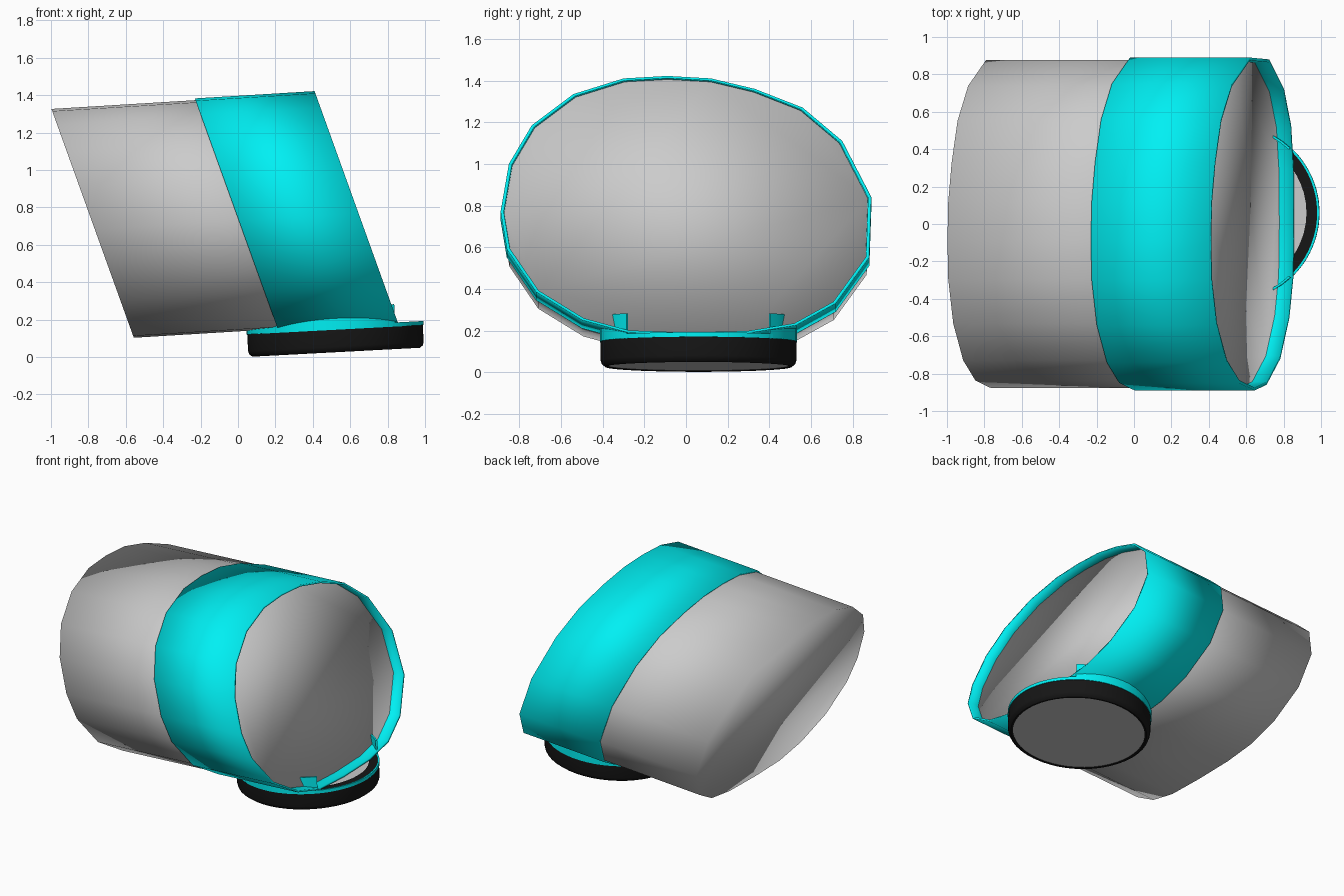
import bpy, bmesh, math

if "Cube" in bpy.data.objects:
    bpy.data.objects.remove(bpy.data.objects["Cube"])

# Section of the slanted shell at its right end (y, z)
SECTION = [(-0.09, 1.422), (0.12, 1.41), (0.33, 1.36), (0.56, 1.27), (0.75, 1.11),
           (0.89, 0.84), (0.88, 0.55), (0.72, 0.33), (0.53, 0.225), (0.3, 0.187),
           (0.0, 0.18), (-0.28, 0.19), (-0.5, 0.25), (-0.72, 0.385), (-0.86, 0.59),
           (-0.89, 0.77), (-0.85, 1.0), (-0.74, 1.185), (-0.54, 1.335), (-0.3, 1.41)]
MID_Z = 0.8


def material(name, color):
    m = bpy.data.materials.new(name)
    m.diffuse_color = color
    m.use_nodes = True
    m.node_tree.nodes["Principled BSDF"].inputs["Base Color"].default_value = m.diffuse_color
    return m


CYAN = material("cyan", (0.0, 0.87, 0.9, 1))
BLACK = material("black", (0.008, 0.008, 0.008, 1))


def make(name, verts, faces, mat=None, smooth_all=False):
    me = bpy.data.meshes.new(name)
    me.from_pydata(verts, [], faces)
    bm = bmesh.new()
    bm.from_mesh(me)
    bmesh.ops.recalc_face_normals(bm, faces=bm.faces)
    bm.to_mesh(me)
    bm.free()
    ob = bpy.data.objects.new(name, me)
    bpy.context.collection.objects.link(ob)
    if mat:
        me.materials.append(mat)
    bpy.context.view_layer.objects.active = ob
    for o in bpy.context.selected_objects:
        o.select_set(False)
    ob.select_set(True)
    if smooth_all:
        bpy.ops.object.shade_smooth()
    else:
        bpy.ops.object.shade_smooth_by_angle(angle=math.radians(40))
    return ob


def loop(dx, scale):
    """Slanted section moved along the shell axis by dx."""
    out = []
    for y, z in SECTION:
        z = MID_Z + (z - MID_Z) * scale
        out.append((0.41 + (1.42 - z) * 0.36 + dx, y * scale, z + dx * 0.061))
    return out


def bridge(a, b, n, closed=True):
    """Quads between rings a and b of n vertices."""
    return [(a * n + i, a * n + (i + 1) % n, b * n + (i + 1) % n, b * n + i)
            for i in range(n if closed else n - 1)]


n = len(SECTION)

# Grey slanted body with flat ends
verts = loop(-1.41, 0.985) + loop(-0.075, 0.985)
make("body", verts, bridge(0, 1, n) + [tuple(range(n)), tuple(range(n, 2 * n))],
     smooth_all=True)

# Cyan sleeve around the right half
rings = [(-0.64, 0.98), (-0.64, 1.0), (0.0, 1.0), (0.0, 0.982), (-0.08, 0.98)]
verts = [v for dx, s in rings for v in loop(dx, s)]
faces = [f for k in range(len(rings)) for f in bridge(k, (k + 1) % len(rings), n)]
make("sleeve", verts, faces, CYAN, smooth_all=True)

SEG = 48


def lathe(name, profile, mat=None, closed=True):
    """Spin (radius, z) points about z, then set on the tilted base."""
    vs = [(r * math.cos(2 * math.pi * i / SEG), r * math.sin(2 * math.pi * i / SEG), z)
          for r, z in profile for i in range(SEG)]
    k = len(profile)
    fs = [f for j in range(k if closed else k - 1) for f in bridge(j, (j + 1) % k, SEG)]
    if not closed:
        fs += [tuple(range(SEG)), tuple(range((k - 1) * SEG, k * SEG))]
    return place(make(name, vs, fs, mat))


def place(ob):
    ob.location = (0.525, 0.06, 0.026)
    ob.rotation_euler = (0, -0.053, 0)
    return ob


# Black foot ring and its grey filling
lathe("foot_ring", [(0.435, 0.002), (0.448, 0.0), (0.464, 0.012), (0.47, 0.03),
                    (0.47, 0.137), (0.405, 0.137), (0.405, 0.1), (0.435, 0.05)], BLACK)
lathe("foot_plate", [(0.437, 0.006), (0.437, 0.06), (0.407, 0.09), (0.407, 0.132)],
      closed=False)

# Cyan collar: low lip at the open right side, tall where it meets the shell
angles = [math.radians(-180 + 7.5 * i) for i in range(49)]


def collar(name, start, end, top):
    count = 40
    vs = []
    for r, z in [(0.462, 0.12), (0.474, 0.12), (0.474, top), (0.462, top)]:
        for i in range(count + 1):
            a = math.radians(start + (end - start) * i / count)
            vs.append((r * math.cos(a), r * math.sin(a), z))
    m = count + 1
    fs = [f for j in range(4) for f in bridge(j, (j + 1) % 4, m, closed=False)]
    fs += [(0, m, 2 * m, 3 * m), (m - 1, 2 * m - 1, 3 * m - 1, 4 * m - 1)]
    return place(make(name, vs, fs, CYAN))


collar("collar_lip", -49, 49, 0.142)
collar("collar_back", 47, 313, 0.24)
